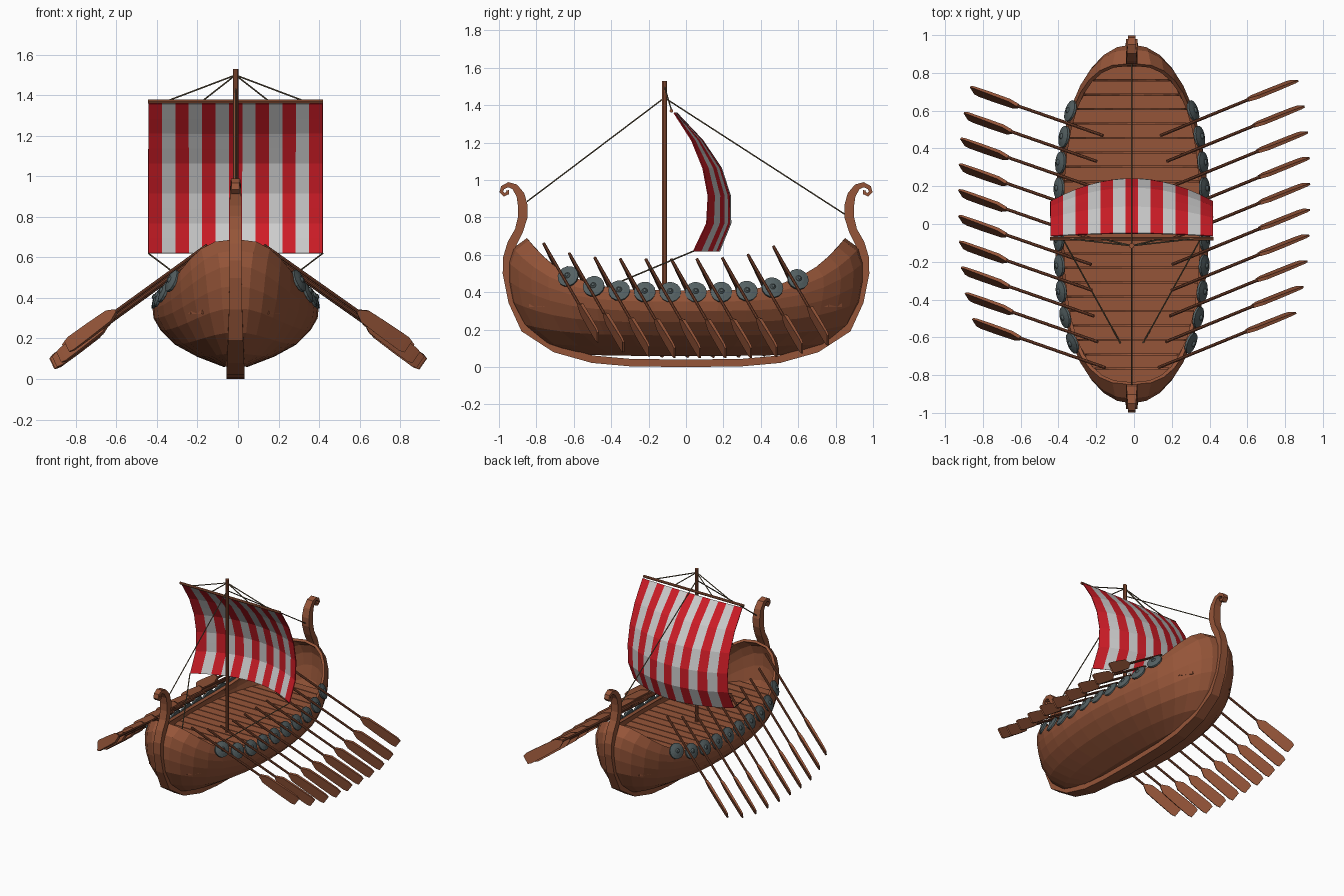
import bpy, math
from mathutils import Vector as V

if "Cube" in bpy.data.objects:
    bpy.data.objects.remove(bpy.data.objects["Cube"])

CX = -0.012  # the ship's centre line sits slightly left of the oar span's centre


def mat(name, c):
    m = bpy.data.materials.new(name)
    m.diffuse_color = (*c, 1)
    m.use_nodes = True
    m.node_tree.nodes["Principled BSDF"].inputs["Base Color"].default_value = m.diffuse_color
    return m


WOOD = mat("wood", (0.30, 0.09, 0.04))
DARK = mat("dark_wood", (0.22, 0.065, 0.03))
RED = mat("red_cloth", (0.62, 0.012, 0.02))
WHITE = mat("white_cloth", (0.6, 0.6, 0.6))
IRON = mat("shield_grey", (0.09, 0.12, 0.125))
ROPE = mat("rope", (0.16, 0.12, 0.07))


def mesh(name, verts, faces, *mats):
    me = bpy.data.meshes.new(name)
    me.from_pydata([(v[0] + CX, v[1], v[2]) for v in verts], [], faces)
    for m in mats:
        me.materials.append(m)
    ob = bpy.data.objects.new(name, me)
    bpy.context.collection.objects.link(ob)
    return ob


def loft(rings, caps=True):
    """Skin a list of equal-sized closed rings."""
    n = len(rings[0])
    verts = [p for r in rings for p in r]
    faces = [(k * n + i, k * n + (i + 1) % n, (k + 1) * n + (i + 1) % n, (k + 1) * n + i)
             for k in range(len(rings) - 1) for i in range(n)]
    if caps:
        faces += [tuple(reversed(range(n))), tuple(range(len(verts) - n, len(verts)))]
    return verts, faces


def circle(c, d, r, n):
    d = V(d).normalized()
    a = d.orthogonal().normalized()
    b = d.cross(a)
    return [V(c) + r * (math.cos(2 * math.pi * i / n) * a + math.sin(2 * math.pi * i / n) * b)
            for i in range(n)]


def rod(name, p, q, r, m, n=8):
    d = V(q) - V(p)
    return mesh(name, *loft([circle(p, d, r, n), circle(q, d, r, n)]), m)


def lerp_table(t, xs):
    f = min(max(t, 0), 1) * (len(xs) - 1)
    i = min(int(f), len(xs) - 2)
    return xs[i] + (xs[i + 1] - xs[i]) * (f - i)


# hull: stacked superellipse rings (half width, half length, mid z, end z, squareness)
RINGS = [(.375, .85, .41, .69, 2.7), (.40, .925, .385, .635, 2.3), (.41, .95, .35, .56, 2.1),
         (.405, .95, .30, .46, 2), (.37, .93, .24, .35, 2), (.30, .87, .17, .23, 2),
         (.19, .75, .11, .125, 2), (.06, .6, .06, .07, 2)]
N = 36


def hull_ring(a, b, zm, ze, p):
    out = []
    for i in range(N):
        t = -2 * math.pi * i / N
        c, s = math.cos(t), math.sin(t)
        x = a * math.copysign(abs(c) ** (2 / p), c)
        y = b * math.copysign(abs(s) ** (2 / p), s)
        out.append((x, y, zm + (ze - zm) * abs(y / b) ** 4))
    return out


hv, hf = loft([hull_ring(*r) for r in RINGS], caps=False)
hf.append(tuple(range(len(hv) - N, len(hv))))
hull = mesh("hull", hv, hf, WOOD)
sol = hull.modifiers.new("planking", 'SOLIDIFY')
sol.thickness = 0.02


# keel running into the curled stem and stern posts: (y, z, thickness, width)
HALF = [(.3, .024, .04, .09), (.5, .042, .04, .09), (.7, .098, .04, .085), (.865, .205, .04, .075),
        (.93, .35, .04, .065), (.96, .5, .04, .06), (.957, .58, .045, .06), (.93, .66, .05, .06),
        (.893, .73, .045, .06), (.873, .8, .05, .06), (.872, .86, .052, .06), (.885, .92, .045, .055),
        (.915, .963, .035, .05), (.95, .975, .027, .045), (.98, .96, .022, .04), (.988, .938, .02, .04),
        (.972, .922, .02, .04), (.953, .93, .018, .035), (.955, .945, .015, .03)]
path = [(-y, z, t, w) for y, z, t, w in reversed(HALF)] + [(0, .02, .04, .09)] + HALF
rings = []
for i, (y, z, t, w) in enumerate(path):
    a, b = path[max(i - 1, 0)], path[min(i + 1, len(path) - 1)]
    d = V((0, b[0] - a[0], b[1] - a[1])).normalized()
    nrm = V((0, -d.z, d.y)) * t / 2
    c, sx = V((0, y, z)), V((w / 2, 0, 0))
    rings.append([c - nrm - sx, c + nrm - sx, c + nrm + sx, c - nrm + sx])
mesh("keel_and_posts", *loft(rings), WOOD)


# deck planks
def deck_half(y):
    return 0.395 * math.sqrt(max(1 - (y / 0.925) ** 2, 0))


for k in range(22):
    y0 = -0.84 + k * 0.0764
    y1 = y0 + 0.070
    a, b = deck_half(y0), deck_half(y1)
    rr = [[(-a, y0, z), (a, y0, z), (b, y1, z), (-b, y1, z)] for z in (0.322, 0.34)]
    mesh("deck_plank", *loft(rr), WOOD)


# shields and oars along both sides
def gunwale(y):
    u = abs(y) / 0.85
    return 0.375 * (1 - u ** 2.7) ** (1 / 2.7), 0.405 + 0.28 * u ** 4


def shield(side, y):
    x, z = gunwale(y)
    slope = (gunwale(y + .01)[0] - gunwale(y - .01)[0]) / .02
    n = V((side, -slope, 0.45)).normalized()
    c = V((side * (x + 0.012), y, z - 0.005))
    prof = [(-.006, .058), (.006, .058), (.014, .03), (.016, .016), (.026, .008)]
    mesh("shield", *loft([circle(c + n * h, n, r, 14) for h, r in prof]), IRON)


def oar(side, y):
    x, z = gunwale(y)
    right = side > 0
    p = V((side * (x - 0.16), y - 0.13, z + 0.17))
    q = V((side * (x + (0.55 if right else 0.53)), y + (0.16 if right else 0.11), z - 0.33))
    u = (q - p).normalized()
    L = (q - p).length
    e1 = V((side * 0.58, 0, 0.814))
    e1 = (e1 - u * e1.dot(u)).normalized()
    e2 = u.cross(e1)
    ang = 0 if right else math.radians(35)
    w = math.cos(ang) * e1 + math.sin(ang) * e2
    n = u.cross(w)
    rod("oar_shaft", p, p + u * L * 0.72, 0.0085, DARK)
    rr = []
    for s, hw, t in [(.65, .009, .009), (.70, .034, .009), (.84, .039, .008), (.97, .041, .006), (1, .033, .005)]:
        c = p + u * L * s
        rr.append([c - w * hw - n * t, c + w * hw - n * t, c + w * hw + n * t, c - w * hw + n * t])
    mesh("oar_blade", *loft(rr), WOOD)


for k in range(10):
    y = -0.63 + k * 0.1365
    for side in (-1, 1):
        shield(side, y)
        oar(side, y)

# mast and yard
rod("mast", (0, -.115, .32), (0, -.115, 1.53), .014, WOOD, 10)
rod("yard", (-.432, -.078, 1.37), (.432, -.078, 1.37), .01, WOOD)

# striped billowing sail
EDGE = [-.065, .03, .09, .118, .11, .04]
BULGE = [.015, .06, .10, .12, .13, .14]
EDGE_Z = 10
sv, sf = [], []
for r in range(EDGE_Z + 1):
    s = r / EDGE_Z
    for c in range(14):
        u = c / 6.5 - 1
        sv.append((.43 * u, lerp_table(s, EDGE) + lerp_table(s, BULGE) * (1 - u * u), 1.36 - .74 * s))
for r in range(EDGE_Z):
    for c in range(13):
        i = r * 14 + c
        sf.append((i, i + 1, i + 15, i + 14))
sail = mesh("sail", sv, sf, RED, WHITE)
for i, poly in enumerate(sail.data.polygons):
    poly.material_index = (i % 13) % 2
sol = sail.modifiers.new("cloth", 'SOLIDIFY')
sol.thickness = 0.006
sol.offset = 0

# rigging
rod("forestay", (0, -.115, 1.44), (0, -.85, .885), .004, ROPE, 6)
rod("backstay", (0, -.115, 1.44), (0, .86, .81), .004, ROPE, 6)
for x in (-.33, -.16, .16, .33):
    rod("yard_rope", (0, -.115, 1.5), (x, -.078, 1.375), .004, ROPE, 6)
for side in (-1, 1):
    rod("sail_sheet", (side * .43, .04, .62), (side * .06, -.63, .34), .004, ROPE, 6)
